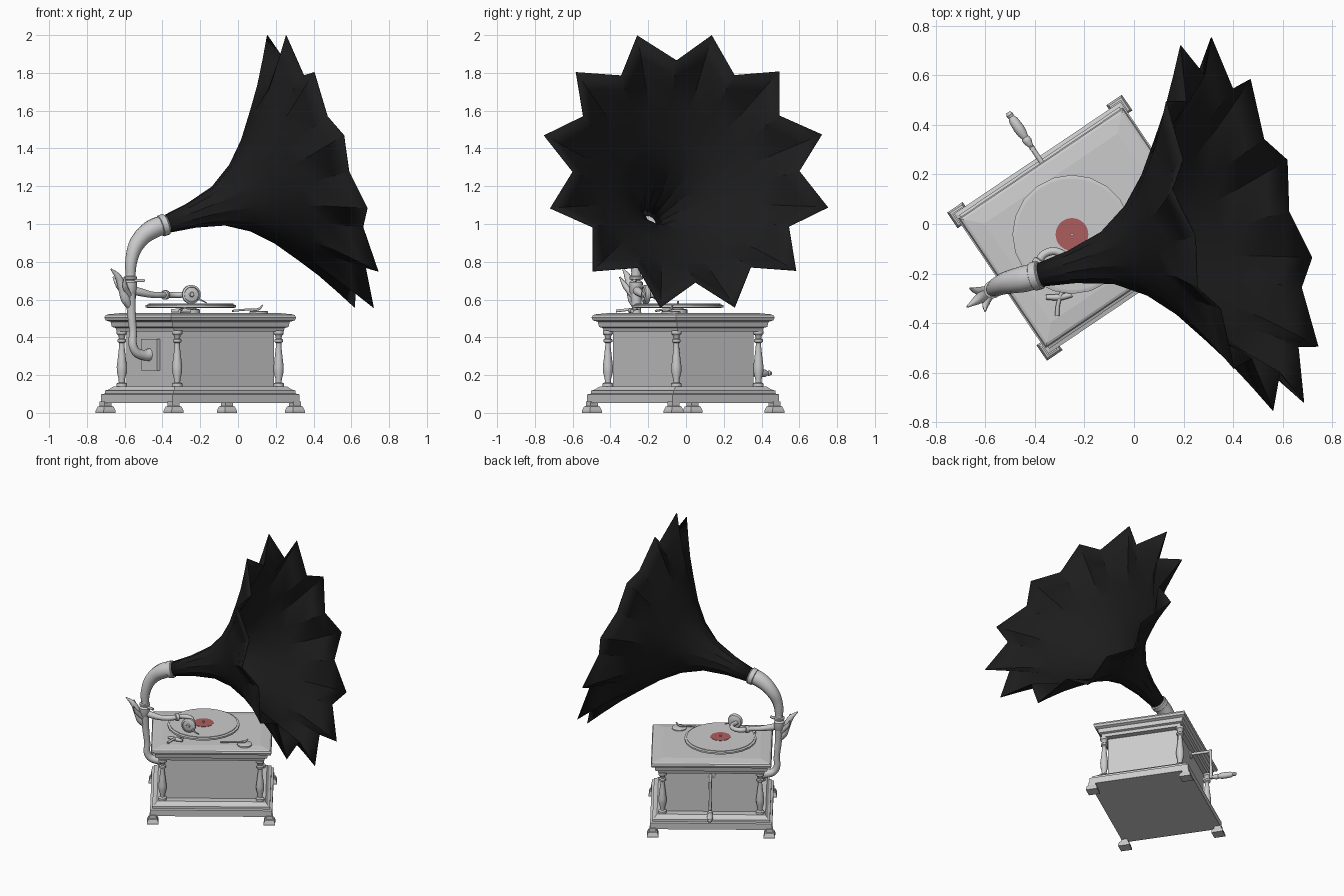
import bpy, bmesh
from math import radians, cos, sin, pi
from mathutils import Vector, Matrix

if "Cube" in bpy.data.objects:
    bpy.data.objects.remove(bpy.data.objects["Cube"])

# Cabinet frame: turned 34 degrees, off the model centre
CAB = Matrix.Translation((-0.20, -0.015, 0)) @ Matrix.Rotation(radians(34), 4, 'Z')


def L(u, v, z):
    return CAB @ Vector((u, v, z))


def material(name, rgb):
    m = bpy.data.materials.new(name)
    m.diffuse_color = (*rgb, 1)
    m.use_nodes = True
    m.node_tree.nodes["Principled BSDF"].inputs["Base Color"].default_value = m.diffuse_color
    return m


BLACK = material("black_paint", (0.012, 0.012, 0.012))
RED = material("red_label", (0.42, 0.11, 0.11))


def finish(bm, name, smooth=None, mat=None):
    bmesh.ops.recalc_face_normals(bm, faces=bm.faces)
    me = bpy.data.meshes.new(name)
    bm.to_mesh(me)
    bm.free()
    ob = bpy.data.objects.new(name, me)
    bpy.context.collection.objects.link(ob)
    if mat:
        me.materials.append(mat)
    if smooth:
        bpy.ops.object.select_all(action='DESELECT')
        ob.select_set(True)
        bpy.context.view_layer.objects.active = ob
        bpy.ops.object.shade_smooth_by_angle(angle=radians(smooth))
    return ob


def skin(bm, rings, caps=True):
    """Bridge equal-length rings of points with quads."""
    vs = [[bm.verts.new(p) for p in r] for r in rings]
    n = len(vs[0])
    for a, b in zip(vs, vs[1:]):
        for i in range(n):
            bm.faces.new((a[i], a[(i + 1) % n], b[(i + 1) % n], b[i]))
    if caps:
        bm.faces.new(vs[0])
        bm.faces.new(vs[-1])


def block(name, layers, u=0, v=0):
    """Stack of rectangles (width, depth, z) in the cabinet frame."""
    bm = bmesh.new()
    skin(bm, [[L(u + sx * w / 2, v + sy * d / 2, z)
               for sx, sy in ((-1, -1), (1, -1), (1, 1), (-1, 1))] for w, d, z in layers])
    return finish(bm, name)


def lathe(name, profile, origin, axis=(0, 0, 1), sides=16, mat=None):
    """Turned part from (radius, height) pairs."""
    M = Matrix.Translation(origin) @ Vector(axis).to_track_quat('Z', 'Y').to_matrix().to_4x4()
    bm = bmesh.new()
    skin(bm, [[M @ Vector((r * cos(2 * pi * i / sides), r * sin(2 * pi * i / sides), h))
               for i in range(sides)] for r, h in profile])
    return finish(bm, name, 40, mat)


def tube(name, pts, res=3):
    """Round tube through (x, y, z, radius) points."""
    cu = bpy.data.curves.new(name, 'CURVE')
    cu.dimensions = '3D'
    cu.bevel_depth, cu.bevel_resolution = 1, res
    cu.resolution_u, cu.use_fill_caps = 6, True
    sp = cu.splines.new('BEZIER')
    sp.bezier_points.add(len(pts) - 1)
    for b, (x, y, z, r) in zip(sp.bezier_points, pts):
        b.co, b.radius = (x, y, z), r
        b.handle_left_type = b.handle_right_type = 'AUTO'
    ob = bpy.data.objects.new(name, cu)
    bpy.context.collection.objects.link(ob)
    bpy.ops.object.select_all(action='DESELECT')
    ob.select_set(True)
    bpy.context.view_layer.objects.active = ob
    bpy.ops.object.convert(target='MESH')


# Cabinet: stepped base, body, stepped lid with raised panel
block("base", [(.81, .68, .053), (.81, .68, .098), (.78, .65, .102), (.78, .65, .118),
               (.75, .62, .124), (.72, .58, .14)])
block("body", [(.62, .48, .13), (.62, .48, .44)])
block("lid", [(.70, .54, .43), (.71, .55, .45), (.74, .575, .455), (.75, .585, .482),
              (.79, .62, .49), (.80, .63, .505), (.79, .62, .517), (.77, .60, .522),
              (.65, .48, .53)])

# Feet and turned columns at the four corners
COLUMN = [(.028, .135), (.028, .155), (.016, .162), (.017, .18), (.026, .215), (.027, .245),
          (.020, .30), (.014, .355), (.014, .37), (.023, .376), (.023, .388), (.015, .394),
          (.018, .41), (.027, .418), (.027, .435)]
for sx, sy, tag in ((-1, -1, "front_left"), (1, -1, "front_right"),
                    (1, 1, "back_right"), (-1, 1, "back_left")):
    block("foot_" + tag, [(.076, .076, 0), (.076, .076, .012), (.06, .06, .034), (.046, .046, .036),
                          (.046, .046, .06)], sx * .387, sy * .322)
    lathe("column_" + tag, COLUMN, L(sx * .324, sy * .262, 0), sides=12)

# Turntable, record, label, spindle
TT = Vector((-.25, -.042, 0))
lathe("turntable_hub", [(.05, .525), (.05, .548), (.03, .55), (.03, .558)], TT)
lathe("turntable", [(.22, .555), (.24, .558), (.24, .570), (.228, .574)], TT, sides=20)
lathe("record", [(.225, .572), (.225, .578)], TT, sides=32)
lathe("record_label", [(.066, .577), (.066, .580)], TT, sides=32, mat=RED)
lathe("spindle", [(.006, .575), (.006, .592)], TT, sides=8)

# Horn: round flared throat opening into a twelve-pointed pleated bell
rim_c = Vector((.435, 0, 1.278))
n = Vector((.92, .232, .315)).normalized()
e1 = Vector((.185, .26, -.722))
e1 = (e1 - n * e1.dot(n)).normalized()
e2 = n.cross(e1)
DEPTH = .898
throat = rim_c - n * DEPTH
HORN = [(0, .047, .045), (.16, .070, .066), (.318, .112, .106), (.45, .193, .185),
        (.56, .300, .290), (.665, .435, .422), (.75, .55, .485), (.83, .675, .555),
        (DEPTH, .787, .62)]   # (distance, ridge radius, valley radius)
bm = bmesh.new()
skin(bm, [[throat + n * t + (e1 * cos(i * pi / 12) + e2 * sin(i * pi / 12)) * (b if i % 2 else a)
           for i in range(24)] for t, a, b in HORN], caps=False)
horn = finish(bm, "horn", 25, BLACK)
sol = horn.modifiers.new("thickness", 'SOLIDIFY')
sol.thickness = .004

# Elbow between horn and support, with collars
px, py = L(-.446, 0, 0).xy
tube("elbow", [(*(throat + n * .02), .052), (*(throat - n * .06), .053), (-.525, -.24, .91, .044),
               (-.562, -.26, .82, .033), (px, py, .70, .024)])
lathe("horn_collar", [(.050, -.022), (.058, -.018), (.058, .012), (.050, .016)], throat, n)
lathe("elbow_collar", [(.022, .62), (.034, .64), (.036, .69), (.024, .70), (.024, .705), (.036, .708),
                       (.036, .72), (.027, .724), (.027, .74)], (px, py, 0))
tube("collar_screw", [(px, py, .70, .009), (px + .075, py - .01, .70, .009)], 1)

# Support arm from the wall plate, and leaf ornament
tube("support_arm", [(*L(-.31, 0, .31), .036), (*L(-.36, 0, .305), .028), (*L(-.42, 0, .335), .024),
                     (*L(-.43, 0, .44), .021), (*L(-.44, 0, .54), .024), (*L(-.446, 0, .64), .03)])
plate = block("support_plate", [(.02, .155, .225), (.02, .155, .39)], -.317, 0)
tube("leaf_ornament", [(*L(-.44, 0, .55), .014), (*L(-.475, 0, .60), .026), (*L(-.50, 0, .67), .024),
                       (*L(-.525, 0, .72), .018), (*L(-.57, 0, .762), .004)])
for s in (-1, 1):
    tube("leaf_side", [(*L(-.46, s * .01, .62), .016), (*L(-.50, s * .03, .67), .016),
                       (*L(-.52, s * .055, .72), .004)], 1)

# Tone arm with curved neck and sound box
tube("tone_arm", [(px, py, .655, .024), (-.52, -.25, .64, .022), (-.45, -.215, .625, .017),
                  (-.395, -.17, .625, .017), (-.36, -.12, .625, .016), (-.30, -.115, .625, .016),
                  (-.27, -.15, .625, .015), (-.268, -.20, .625, .015)])
lathe("tone_arm_joint", [(.016, -.014), (.025, -.01), (.025, .01), (.016, .014)],
      (-.385, -.155, .625), (.5, .7, 0))
SB = Vector((-.248, -.215, .627))
sd = Vector((.25, -1, 0)).normalized()
lathe("sound_box", [(.03, -.022), (.046, -.016), (.05, -.006), (.05, .008), (.04, .013),
                    (.038, .008), (.014, .012), (.01, .02)], SB, sd, 20)
tube("needle", [(*(SB + sd * .012 + Vector((.03, 0, -.02))), .006),
                (*(SB + sd * .012 + Vector((.08, .01, -.045))), .003)], 1)

# Brake lever and speed control on the lid
lathe("speed_dial", [(.05, .526), (.05, .536), (.042, .54)], (.11, -.08, 0))
tube("speed_lever", [(-.03, -.16, .54, .006), (.06, -.11, .548, .006), (.11, -.08, .55, .007),
                     (.13, -.07, .57, .004)], 1)
tube("brake_lever", [(-.31, -.37, .54, .009), (-.305, -.32, .545, .008), (-.285, -.27, .55, .008),
                     (-.24, -.25, .555, .01)], 1)
tube("brake_crossbar", [(-.355, -.295, .54, .010), (-.30, -.295, .542, .014), (-.25, -.285, .54, .010)], 1)

# Winding crank on the back
back = L(0, 1, 0) - L(0, 0, 0)
lathe("crank_socket", [(.03, 0), (.03, .008), (.018, .014)], L(0, .238, .41), back)
lathe("crank_shaft", [(.01, 0), (.01, .15)], L(.005, .235, .41), back, 10)
tube("crank_arm", [(*L(.005, .38, .42), .011), (*L(.005, .382, .32), .009), (*L(.005, .385, .20), .012)], 2)
lathe("crank_handle", [(.008, 0), (.012, .02), (.018, .035), (.018, .05), (.014, .055), (.02, .075),
                       (.022, .10), (.019, .14), (.012, .155), (.015, .165), (.009, .178)],
      L(.005, .38, .21), back, 12)
